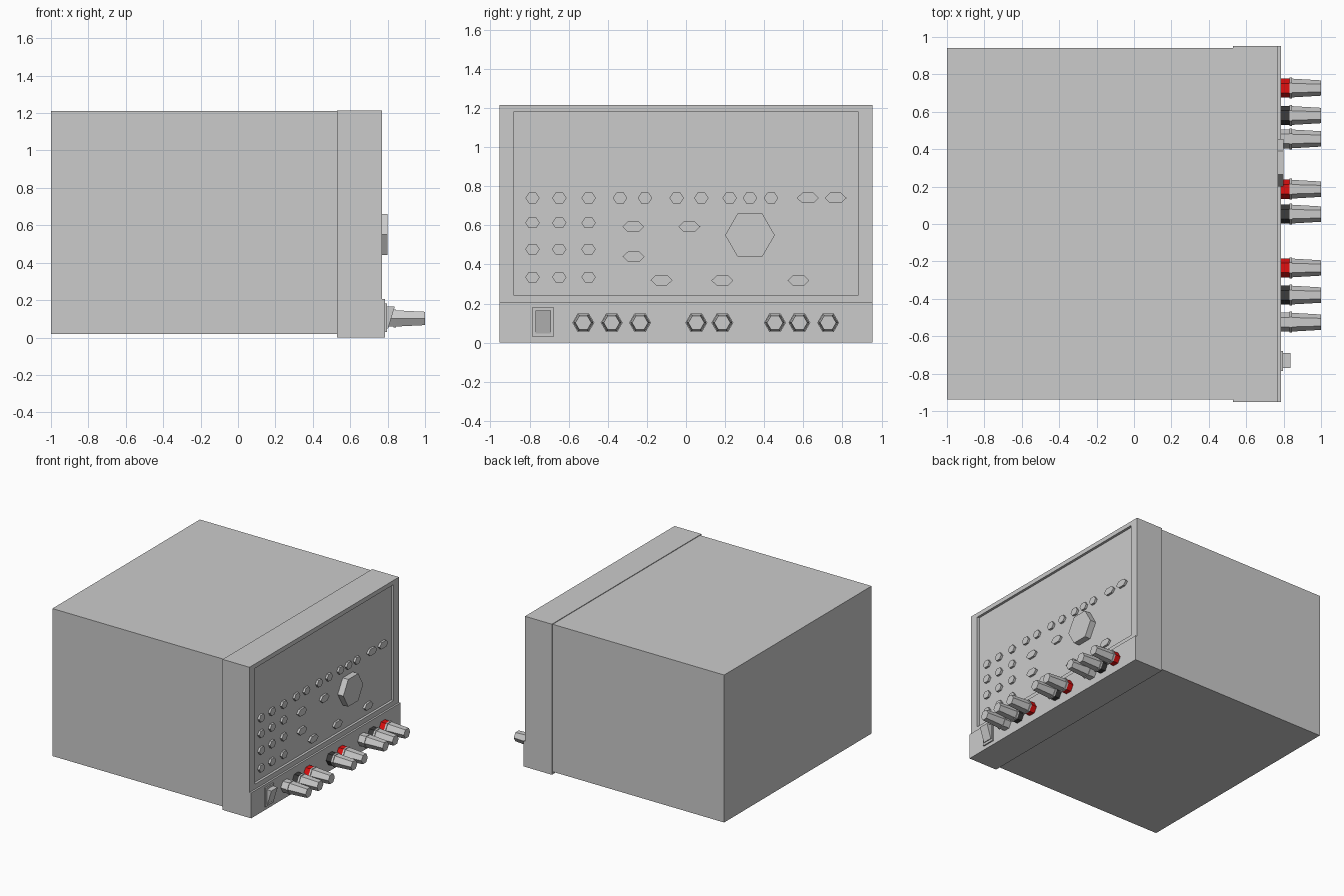
import bpy, bmesh, math

if "Cube" in bpy.data.objects:
    bpy.data.objects.remove(bpy.data.objects["Cube"])


def material(name, rgb):
    m = bpy.data.materials.new(name)
    m.diffuse_color = (*rgb, 1)
    m.use_nodes = True
    m.node_tree.nodes["Principled BSDF"].inputs["Base Color"].default_value = m.diffuse_color
    return m


GREY = material("light grey", (0.6, 0.6, 0.6))
RED = material("red", (0.75, 0.005, 0.005))
BLACK = material("black", (0.045, 0.045, 0.045))


def finish(name, bm, mat):
    bmesh.ops.recalc_face_normals(bm, faces=bm.faces)
    me = bpy.data.meshes.new(name)
    bm.to_mesh(me)
    bm.free()
    me.materials.append(mat)
    ob = bpy.data.objects.new(name, me)
    bpy.context.collection.objects.link(ob)
    return ob


def extrude_profile(bm, profile, y0, y1):
    """Extrude an (x, z) outline along y."""
    face = bm.faces.new([bm.verts.new((x, y0, z)) for x, z in profile])
    new = bmesh.ops.extrude_face_region(bm, geom=[face])["geom"]
    verts = [v for v in new if isinstance(v, bmesh.types.BMVert)]
    bmesh.ops.translate(bm, verts=verts, vec=(0, y1 - y0, 0))
    bmesh.ops.recalc_face_normals(bm, faces=bm.faces)


def slab(name, profile, y0, y1, mat=GREY):
    bm = bmesh.new()
    extrude_profile(bm, profile, y0, y1)
    return finish(name, bm, mat)


def hex_knob(name, y, z, x0, x1, ry, rz, mat=GREY, taper=1.0):
    """Six-sided knob pointing along +x with corners on the y axis."""
    bm = bmesh.new()
    rings = []
    for x, s in ((x0, 1.0), (x1, taper)):
        rings.append([bm.verts.new((x, y + s * ry * math.cos(math.radians(60 * i)),
                                    z + s * rz * math.sin(math.radians(60 * i))))
                      for i in range(6)])
    a, b = rings
    for i in range(6):
        j = (i + 1) % 6
        bm.faces.new((a[i], a[j], b[j], b[i]))
    bm.faces.new(a)
    bm.faces.new(b)
    return finish(name, bm, mat)


# Main case
slab("case", [(-1, 0.02), (0.53, 0.02), (0.53, 1.21), (-1, 1.21)], -0.938, 0.942)

# Front bezel with stepped lower strip and recessed control panel
bm = bmesh.new()
extrude_profile(bm, [(0.53, 0), (0.785, 0), (0.785, 0.205), (0.77, 0.205),
                     (0.77, 1.215), (0.53, 1.215)], -0.953, 0.953)
front = max((f for f in bm.faces if f.normal.x > 0.9),
            key=lambda f: f.calc_center_median().z)
bmesh.ops.inset_individual(bm, faces=[front], thickness=0.03)
for v in front.verts:
    v.co.y = math.copysign(0.883, v.co.y)
    v.co.z = 1.18 if v.co.z > 0.7 else 0.245
bmesh.ops.inset_individual(bm, faces=[front], thickness=0.0)
for v in front.verts:
    v.co.x = 0.75
finish("front_bezel", bm, GREY)

# Large dial
hex_knob("main_dial", 0.327, 0.55, 0.75, 0.80, 0.127, 0.127)

# Keypad grid and upper row of small buttons
buttons = [(y, z) for z in (0.74, 0.613, 0.478, 0.335) for y in (-0.785, -0.648, -0.498)]
buttons += [(y, 0.74) for y in (-0.337, -0.21, -0.048, 0.078, 0.224, 0.327, 0.435)]
for y, z in buttons:
    hex_knob("small_button", y, z, 0.75, 0.767, 0.037, 0.032)

# Wide buttons
for y, z in ((0.623, 0.74), (0.765, 0.74), (-0.27, 0.593), (-0.268, 0.44), (0.017, 0.593),
             (-0.125, 0.32), (0.186, 0.318), (0.575, 0.318)):
    hex_knob("wide_button", y, z, 0.75, 0.767, 0.056, 0.031)

# Binding posts: coloured collar, washer and tapered grip
for y, mat in ((-0.525, GREY), (-0.38, BLACK), (-0.235, RED), (0.053, BLACK),
               (0.186, RED), (0.455, GREY), (0.58, BLACK), (0.727, RED)):
    hex_knob("post_collar", y, 0.102, 0.78, 0.832, 0.051, 0.051, mat)
    hex_knob("post_washer", y, 0.102, 0.832, 0.846, 0.056, 0.056)
    hex_knob("post_grip", y, 0.102, 0.846, 1.0, 0.05, 0.05, GREY, 0.82)

# Power switch: frame and wedge rocker
slab("switch_frame", [(0.78, 0.03), (0.796, 0.03), (0.796, 0.182), (0.78, 0.182)],
     -0.785, -0.678)
slab("switch_rocker", [(0.79, 0.048), (0.802, 0.048), (0.838, 0.165), (0.79, 0.165)],
     -0.77, -0.69)
